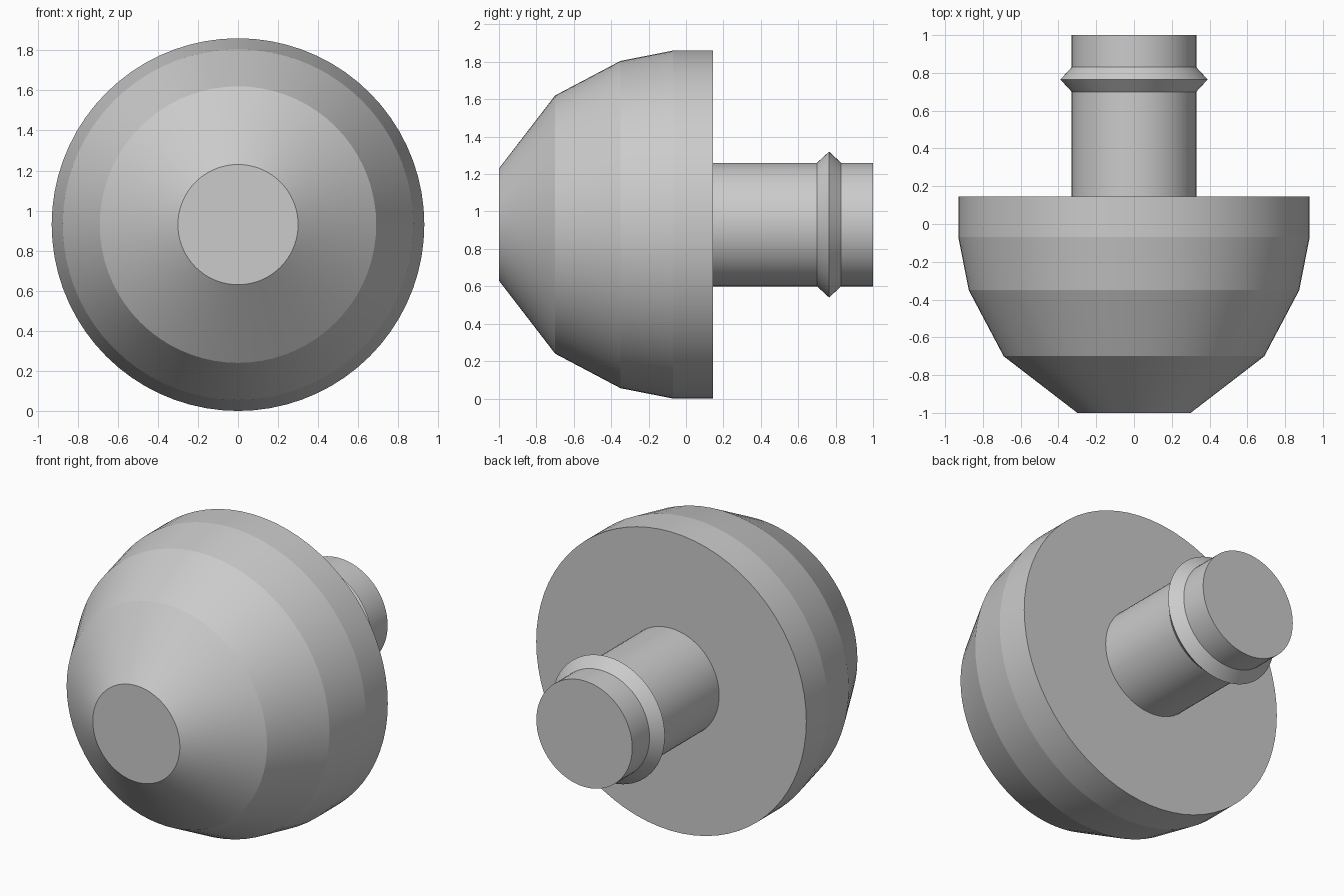
import bpy, bmesh, math

SIDES = 72
CENTRE_Z = 0.93

if "Cube" in bpy.data.objects:
    bpy.data.objects.remove(bpy.data.objects["Cube"], do_unlink=True)

# Single plain grey material
grey = bpy.data.materials.new("light_grey")
grey.use_nodes = True
colour = (0.6, 0.6, 0.6, 1)
grey.diffuse_color = colour
grey.node_tree.nodes["Principled BSDF"].inputs["Base Color"].default_value = colour


def lathe(name, profile):
    """Turn (y, radius) points around the y axis and cap both ends."""
    bm = bmesh.new()
    rings = []
    for y, radius in profile:
        angles = [2 * math.pi * i / SIDES for i in range(SIDES)]
        rings.append([bm.verts.new((radius * math.cos(a), y, CENTRE_Z + radius * math.sin(a)))
                      for a in angles])
    for near, far in zip(rings, rings[1:]):
        for i in range(SIDES):
            j = (i + 1) % SIDES
            bm.faces.new((near[i], near[j], far[j], far[i]))
    bm.faces.new(rings[0])
    bm.faces.new(rings[-1])
    bmesh.ops.recalc_face_normals(bm, faces=bm.faces)
    mesh = bpy.data.meshes.new(name)
    bm.to_mesh(mesh)
    bm.free()
    mesh.materials.append(grey)
    obj = bpy.data.objects.new(name, mesh)
    bpy.context.collection.objects.link(obj)
    bpy.ops.object.select_all(action="DESELECT")
    obj.select_set(True)
    bpy.context.view_layer.objects.active = obj
    bpy.ops.object.shade_smooth_by_angle(angle=math.radians(10))
    return obj


# Faceted dome head with a flat nose and flat back
lathe("dome_head", [(-1, 0.3), (-0.7, 0.69), (-0.35, 0.875), (-0.07, 0.93), (0.145, 0.93)])

# Round stem with a pointed retaining ridge near its end
lathe("stem", [(0.14, 0.33), (0.7, 0.33), (0.765, 0.39), (0.83, 0.33), (1, 0.33)])
